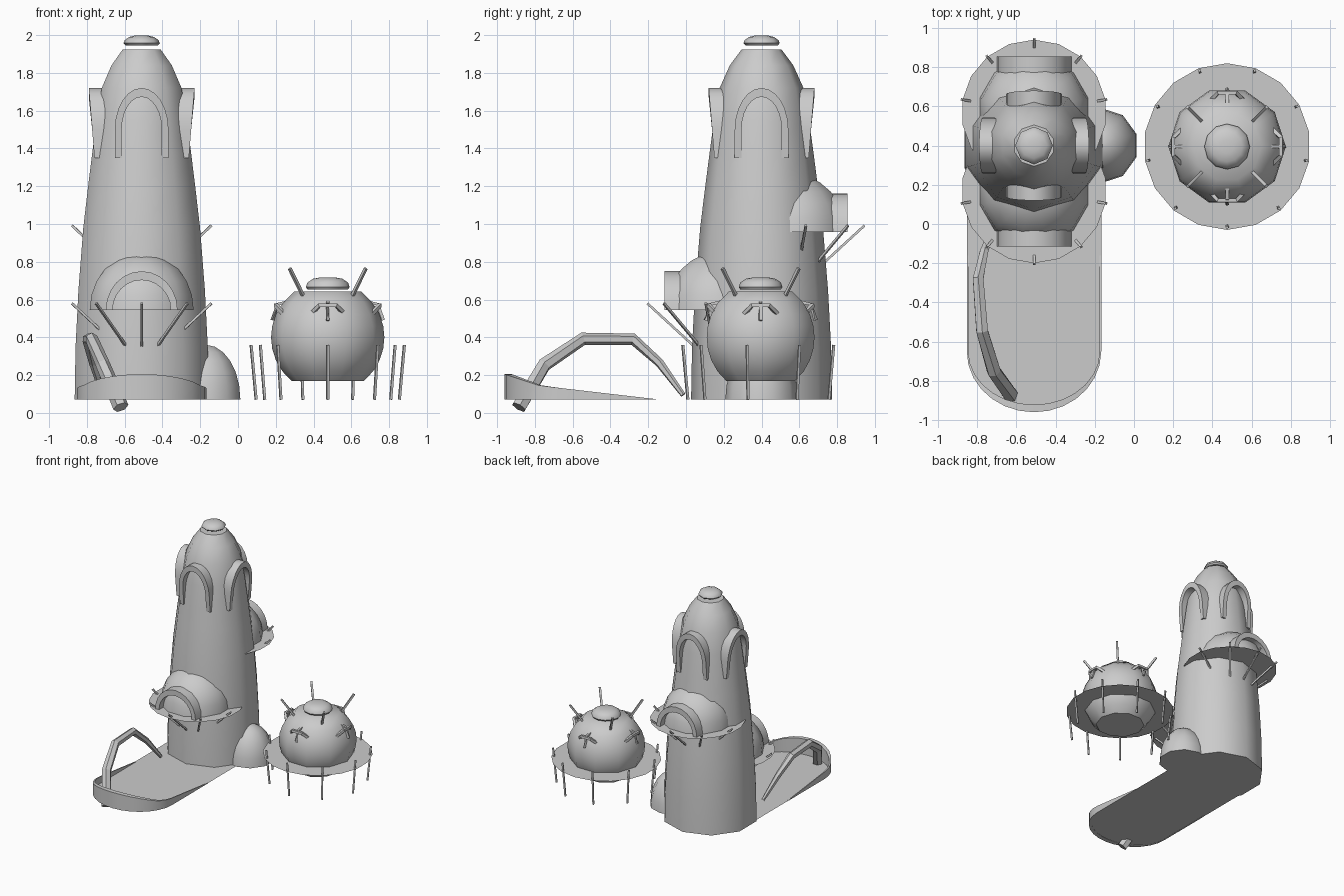
import bpy, bmesh
from math import sin, cos, pi, radians
from mathutils import Vector

if "Cube" in bpy.data.objects:
    bpy.data.objects.remove(bpy.data.objects["Cube"])

TOWER = Vector((-0.51, 0.40, 0))
POD = Vector((0.475, 0.395, 0))


def finish(name, bm, smooth=True, normals=True):
    if normals:
        bmesh.ops.recalc_face_normals(bm, faces=bm.faces)
    me = bpy.data.meshes.new(name)
    bm.to_mesh(me)
    bm.free()
    ob = bpy.data.objects.new(name, me)
    bpy.context.collection.objects.link(ob)
    if smooth:
        bpy.ops.object.select_all(action='DESELECT')
        ob.select_set(True)
        bpy.context.view_layer.objects.active = ob
        bpy.ops.object.shade_smooth_by_angle(angle=radians(46))
    return ob


def loft(bm, rings, closed=True, caps=True):
    """Skin a list of point rings."""
    vs = [[bm.verts.new(p) for p in r] for r in rings]
    n = len(vs[0])
    for a, b in zip(vs, vs[1:]):
        for i in range(n if closed else n - 1):
            j = (i + 1) % n
            bm.faces.new((a[i], a[j], b[j], b[i]))
    if caps:
        bm.faces.new(vs[0][::-1])
        bm.faces.new(vs[-1])


def lathe(name, c, profile, n, rot=0.0):
    bm = bmesh.new()
    loft(bm, [[(c[0] + r * cos(rot + 2 * pi * i / n), c[1] + r * sin(rot + 2 * pi * i / n), z)
               for i in range(n)] for r, z in profile])
    return finish(name, bm)


def dome_profile(r, z0, h, steps=6):
    return [(max(r * cos(pi / 2 * i / steps), 0.004), z0 + h * sin(pi / 2 * i / steps))
            for i in range(steps + 1)]


def tube(name, pts, radii, n=4):
    pts = [Vector(p) for p in pts]
    bm = bmesh.new()
    rings = []
    for i, p in enumerate(pts):
        d = (pts[min(i + 1, len(pts) - 1)] - pts[max(i - 1, 0)]).normalized()
        u = d.cross(Vector((0.31, 0.12, 0.1) if abs(d.z) > 0.95 else (0, 0, 1))).normalized()
        v = d.cross(u)
        rings.append([p + radii[i] * (u * cos(2 * pi * k / n + pi / n) + v * sin(2 * pi * k / n + pi / n))
                      for k in range(n)])
    loft(bm, rings)
    return finish(name, bm, smooth=False)


def polar(c, a, r, z, side=0.0):
    """Point at angle a and radius r from c, shifted sideways."""
    return Vector((c[0] + r * cos(a) - side * sin(a), c[1] + r * sin(a) + side * cos(a), z))


def disc(name, c, r, z, n, rot):
    bm = bmesh.new()
    bm.faces.new([bm.verts.new(polar(c, rot + 2 * pi * i / n, r, z)) for i in range(n)])
    return finish(name, bm, smooth=False, normals=False)


def arch(name, c, a, half, z0, spring, top, width, r_in, r_low, r_top):
    """Arched frame pushed outwards from c in direction a."""
    def curve(w, t):
        pts = [(-w, z0)] if spring > z0 else []
        pts += [(-w * cos(pi * i / 12), spring + (t - spring) * sin(pi * i / 12)) for i in range(13)]
        return pts + ([(w, z0)] if spring > z0 else [])
    bm = bmesh.new()
    rings = []
    for (so, zo), (si, zi) in zip(curve(half, top), curve(half - width, top - width * 1.3)):
        out = r_low + (r_top - r_low) * (zo - z0) / (top - z0)
        rings.append([polar(c, a, r_in, zo, so), polar(c, a, out, zo, so),
                      polar(c, a, out, zi, si), polar(c, a, r_in, zi, si)])
    loft(bm, rings)
    return finish(name, bm)


# Tower body and its floating cap
lathe("tower_body", TOWER, [(.373, .07), (.368, .35), (.352, .65), (.325, .98), (.298, 1.2),
                            (.276, 1.37), (.252, 1.55), (.222, 1.72), (.168, 1.84), (.105, 1.925)],
      10, pi / 10)
lathe("tower_cap", TOWER, [(.085, 1.945), (.096, 1.957), (.09, 1.973), (.066, 1.99), (.03, 1.999)], 8)

# Four arched hoods near the tower top
for i in range(4):
    arch(f"tower_hood_{i}", TOWER, i * pi / 2, .142, 1.35, 1.50, 1.72, .036, .14, .25, .28)

# Two balconies: half dome, thin disc, arched front and slanting struts
for tag, s, off, z in (("front", -1, .23, .545), ("back", 1, .17, .957)):
    c = TOWER + Vector((0, s * off, 0))
    a = s * pi / 2
    lathe(f"{tag}_balcony_dome", c, dome_profile(.285, z, .305), 12, pi / 12)
    disc(f"{tag}_balcony_disc", c, .37, z, 18, a)
    arch(f"{tag}_balcony_arch", c, a, .19, z, z, z + .205, .036, .1, .285, .285)
    for k in range(-2, 3):
        b = a + k * radians(40)
        tube(f"{tag}_balcony_strut_{k + 2}",
             [polar(c, b, .375, z + .035), polar(c, b, .13, z - .19)], [.009, .009])

# Rounded side lobe at the tower foot
lathe("side_lobe", (-.17, .40), dome_profile(.192, .07, .29), 10, pi / 10)

# Tongue-shaped terrace: flat floor and a rim rising to the front
def u_shape(depth, w):
    pts = [(w, -.16), (w, -.40)]
    pts += [(w * cos(pi * i / 14), -.65 - depth * sin(pi * i / 14)) for i in range(15)]
    return pts + [(-w, -.40), (-w, -.16)]


outer, inner = u_shape(.31, .343), u_shape(.272, .335)
bm = bmesh.new()
floor_pts = [(.343, .40)] + outer + [(-.343, .40)]
bm.faces.new([bm.verts.new((TOWER.x + x, y, .072)) for x, y in floor_pts[::-1]])
finish("terrace_floor", bm, smooth=False)


def rim_height(y):
    if y < -.78:
        return .145 + (-.78 - y) / .18 * .06
    return .073 + (-.16 - y) / .62 * .072


bm = bmesh.new()
loft(bm, [[(TOWER.x + xo, yo, .07), (TOWER.x + xo, yo, rim_height(yo)),
           (TOWER.x + xi, yi, rim_height(yo)), (TOWER.x + xi, yi, .07)]
          for (xo, yo), (xi, yi) in zip(outer, inner)])
finish("terrace_rim", bm)

# Bent tapering pipe over the terrace
tube("bent_pipe", [(-.62, -.885, .03), (-.715, -.75, .255), (-.775, -.545, .392), (-.795, -.28, .39),
                   (-.765, -.14, .265), (-.715, -.015, .095)],
     [.042, .038, .034, .031, .024, .014], 6)

# Round pod with cap and skirt
lathe("pod_body", POD, [((.3 ** 2 - (z - .4) ** 2) ** .5, z) for z in
                        (.168, .22, .28, .34, .4, .46, .52, .58, .643)], 10)
lathe("pod_cap", POD, [(.108, .654), (.116, .666), (.108, .69), (.078, .71), (.035, .718)], 12)
disc("pod_skirt", POD, .425, .29, 18, -pi / 2)

# Nine legs around the skirt
for k in range(9):
    a = -pi / 2 + k * radians(40)
    tube(f"pod_leg_{k}", [polar(POD, a, .385, .07), polar(POD, a, .412, .36)], [.009, .009])

# Diagonal spikes and hooked crosses on the pod
for k in range(4):
    a = k * pi / 2
    tube(f"pod_spike_{k}", [polar(POD, a + pi / 4, .17, .60), polar(POD, a + pi / 4, .285, .765)],
         [.011, .011])
    tube(f"pod_cross_bar_{k}", [polar(POD, a, .235, .525, -.085), polar(POD, a, .275, .57, -.045),
                                polar(POD, a, .275, .57, .045), polar(POD, a, .235, .525, .085)],
         [.014] * 4)
    tube(f"pod_cross_stem_{k}", [polar(POD, a, .20, .59), polar(POD, a, .265, .575),
                                 polar(POD, a, .292, .49)], [.012] * 3)
